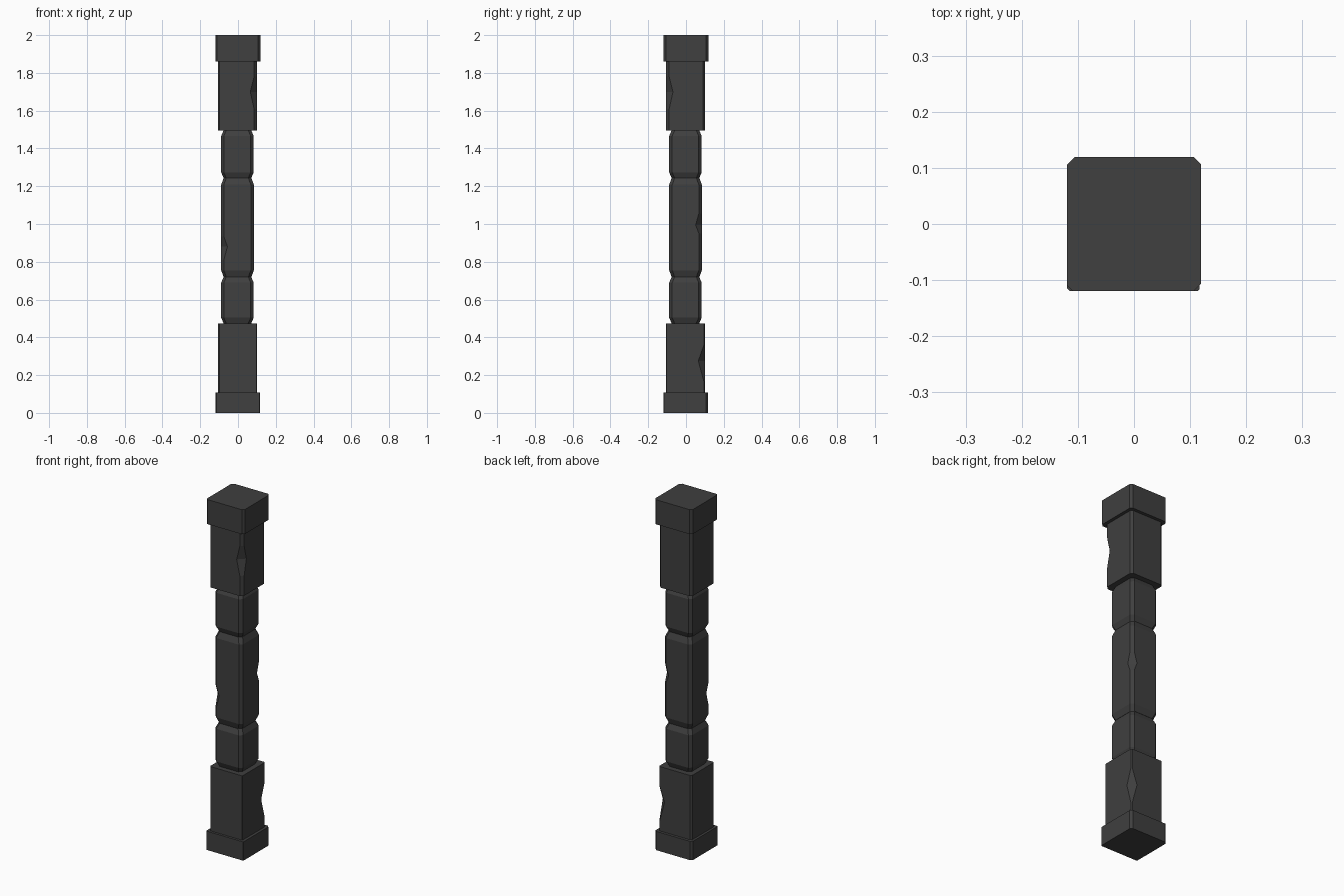
import bpy, bmesh

if "Cube" in bpy.data.objects:
    bpy.data.objects.remove(bpy.data.objects["Cube"])

mat = bpy.data.materials.new("dark_charcoal")
mat.diffuse_color = (0.05, 0.05, 0.05, 1)
mat.use_nodes = True
mat.node_tree.nodes["Principled BSDF"].inputs["Base Color"].default_value = mat.diffuse_color

# corner order: front right, back right, back left, front left
SIGNS = [(1, -1), (1, 1), (-1, 1), (-1, -1)]


def ring(bm, lo, hi, z, cuts):
    """Square outline with a separate chamfer at each corner."""
    verts = []
    for i, (sx, sy) in enumerate(SIGNS):
        x = hi if sx > 0 else lo
        y = hi if sy > 0 else lo
        c = cuts[i]
        along_y = (x, y - sy * c, z)
        along_x = (x - sx * c, y, z)
        pair = [along_x, along_y] if i % 2 == 0 else [along_y, along_x]
        verts += [bm.verts.new(p) for p in pair]
    return verts


def block(name, z0, z1, lo, hi, cuts, taper=0.0, tz=0.03, chips=()):
    """Chamfered block; chips = (corner, z, half height below, above, depth)."""
    bm = bmesh.new()
    levels = []
    if taper:
        levels += [(z0, taper, None), (z0 + tz, 0, None), (z1 - tz, 0, None), (z1, taper, None)]
    else:
        levels += [(z0, 0, None), (z1, 0, None)]
    for corner, z, below, above, depth in chips:
        levels += [(z - below, 0, None), (z, 0, (corner, depth)), (z + above, 0, None)]
    levels.sort(key=lambda l: l[0])
    rings = []
    for z, t, chip in levels:
        c = list(cuts)
        if chip:
            c[chip[0]] = chip[1]
        rings.append(ring(bm, lo + t, hi - t, z, c))
    for a, b in zip(rings, rings[1:]):
        for i in range(8):
            j = (i + 1) % 8
            bm.faces.new((a[i], a[j], b[j], b[i]))
    bm.faces.new(rings[0][::-1])
    bm.faces.new(rings[-1])
    bmesh.ops.recalc_face_normals(bm, faces=bm.faces)
    me = bpy.data.meshes.new(name)
    bm.to_mesh(me)
    bm.free()
    me.materials.append(mat)
    ob = bpy.data.objects.new(name, me)
    bpy.context.collection.objects.link(ob)


# foot and cap
block("base_plinth", 0, 0.107, -0.119, 0.117, (0.003, 0.011, 0.012, 0.004))
block("top_cap", 1.86, 2.0, -0.119, 0.119, (0.012, 0.012, 0.013, 0.009))

# wide blocks
block("lower_block", 0.107, 0.474, -0.105, 0.101, (0.003, 0.006, 0.01, 0.006),
      chips=[(1, 0.275, 0.11, 0.085, 0.036)])
block("upper_block", 1.496, 1.86, -0.105, 0.101, (0.016, 0.012, 0.012, 0.006),
      chips=[(0, 1.70, 0.09, 0.08, 0.036)])

# slim shaft segments with pinched joints
shaft = (0.016, 0.016, 0.016, 0.014)
block("shaft_lower", 0.474, 0.72, -0.089, 0.083, shaft, taper=0.013)
block("shaft_middle", 0.72, 1.243, -0.089, 0.084, shaft, taper=0.013, tz=0.035,
      chips=[(1, 0.995, 0.06, 0.06, 0.033), (3, 0.88, 0.07, 0.07, 0.033)])
block("shaft_upper", 1.243, 1.496, -0.089, 0.083, shaft, taper=0.013)
